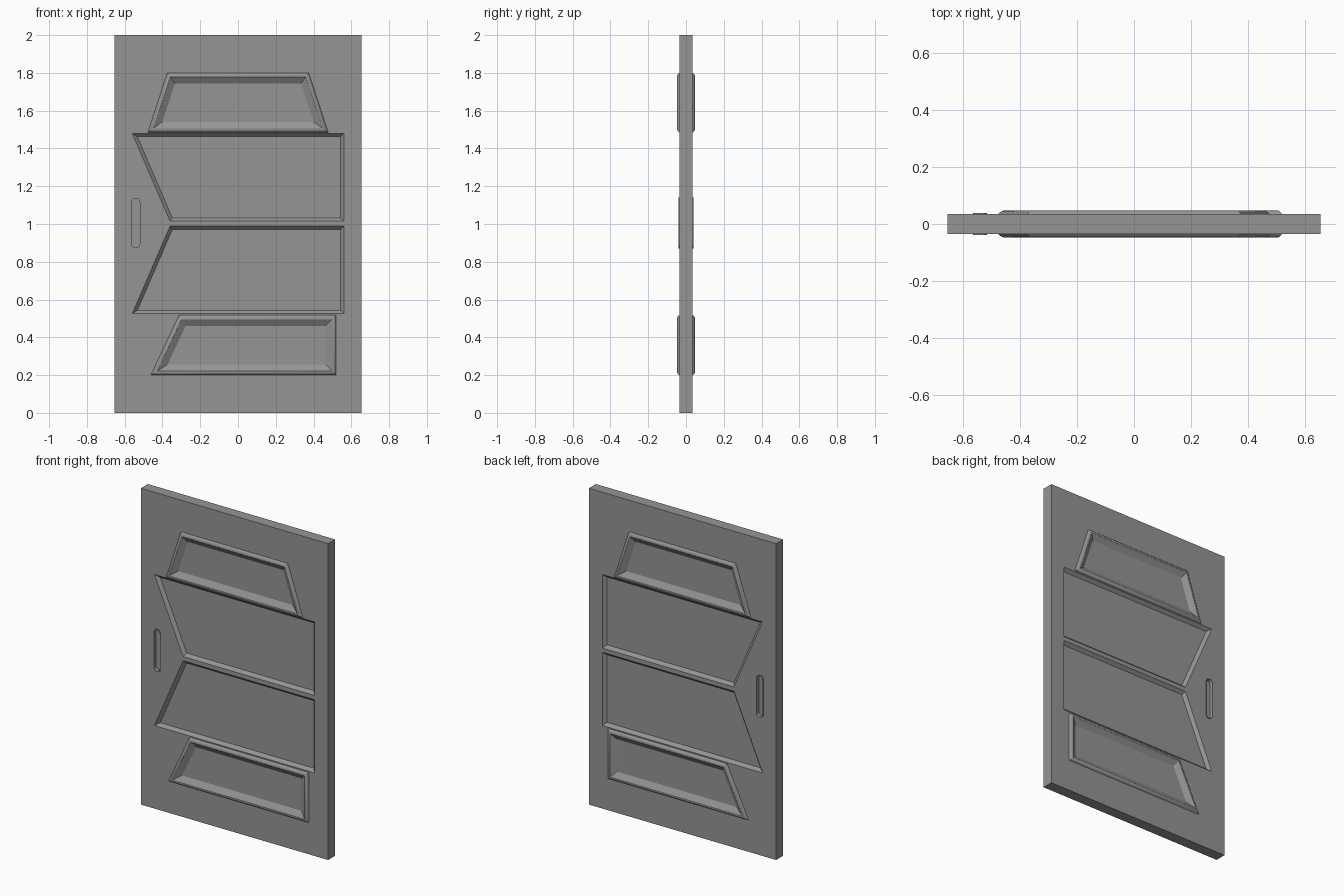
import bpy
import bmesh
import math
from mathutils import Vector

old = bpy.data.objects.get("Cube")
if old:
    bpy.data.objects.remove(old, do_unlink=True)

grey = bpy.data.materials.new("door grey")
grey.use_nodes = True
grey.diffuse_color = (0.3, 0.3, 0.3, 1)
grey.node_tree.nodes["Principled BSDF"].inputs["Base Color"].default_value = (0.3, 0.3, 0.3, 1)

WIDTH, HALF, HEIGHT = 1.31, 0.035, 2.0
RIDGE = 0.048


def inset(poly, d):
    """Offset a counter-clockwise outline inward by d with mitred corners."""
    pts = [Vector(p) for p in poly]
    out = []
    for i, p in enumerate(pts):
        a = (p - pts[i - 1]).normalized()
        b = (pts[(i + 1) % len(pts)] - p).normalized()
        na, nb = Vector((-a.y, a.x)), Vector((-b.y, b.x))
        out.append(p + (na + nb) * d / (1 + na.dot(nb)))
    return out


def loft(bm, poly, steps, side):
    """Closed solid through (inset, depth) steps on the front or back."""
    rings = [[bm.verts.new((p.x, side * y, p.y)) for p in inset(poly, d)] for d, y in steps]
    n = len(poly)
    for r, s in zip(rings, rings[1:]):
        for i in range(n):
            bm.faces.new((r[i], r[(i + 1) % n], s[(i + 1) % n], s[i]))
    bm.faces.new(rings[0])
    bm.faces.new(rings[-1])


def make_object(name, bm):
    bmesh.ops.recalc_face_normals(bm, faces=bm.faces)
    mesh = bpy.data.meshes.new(name)
    bm.to_mesh(mesh)
    bm.free()
    mesh.materials.append(grey)
    obj = bpy.data.objects.new(name, mesh)
    bpy.context.collection.objects.link(obj)
    return obj


def slot(cx, z0, z1, r, steps=8):
    """Upright outline with round ends."""
    pts = []
    for cz, start in ((z1 - r, 0), (z0 + r, math.pi)):
        for i in range(steps + 1):
            t = start + math.pi * i / steps
            pts.append((cx + r * math.cos(t), cz + r * math.sin(t)))
    return pts


# Outlines in x, z, counter-clockwise
frames = [
    [(-0.45, 1.505), (0.45, 1.505), (0.36, 1.78), (-0.36, 1.78)],
    [(-0.43, 0.22), (0.50, 0.22), (0.50, 0.497), (-0.30, 0.497)],
]
chevrons = [
    [(-0.36, 1.015), (0.56, 1.015), (0.56, 1.48), (-0.56, 1.48)],
    [(-0.56, 0.525), (0.56, 0.525), (0.56, 0.988), (-0.36, 0.988)],
]
handle = slot(-0.541, 0.87, 1.14, 0.025)

# Raised mouldings and sunken areas, repeated on both faces
raised, sunken = bmesh.new(), bmesh.new()
for side in (-1, 1):
    for f in frames:
        loft(raised, f, [(-0.02, 0.02), (-0.02, HALF), (-0.015, 0.042), (-0.008, 0.0465), (0, RIDGE)], side)
        loft(sunken, f, [(-0.012, 0.057), (0.002, RIDGE), (0.036, 0.026)], side)
    for c in chevrons:
        loft(sunken, c, [(-0.002, 0.037), (0.018, 0.016)], side)
    loft(raised, handle, [(0, 0.02), (0, 0.039)], side)
    loft(sunken, handle, [(0.004, 0.06), (0.004, 0.015)], side)

# Door slab
bm = bmesh.new()
bmesh.ops.create_cube(bm, size=1)
for v in bm.verts:
    v.co = (v.co.x * WIDTH, v.co.y * 2 * HALF, (v.co.z + 0.5) * HEIGHT)
door = make_object("door_slab", bm)

tools = [(make_object("raised_mouldings", raised), "UNION"),
         (make_object("sunken_panels", sunken), "DIFFERENCE")]
for tool, operation in tools:
    tool.hide_render = True
    mod = door.modifiers.new(tool.name, "BOOLEAN")
    mod.operation = operation
    mod.solver = "EXACT"
    mod.object = tool

# Bake the shape and drop the helpers
graph = bpy.context.evaluated_depsgraph_get()
baked = bpy.data.meshes.new_from_object(door.evaluated_get(graph))
door.modifiers.clear()
door.data = baked
baked.materials.clear()
baked.materials.append(grey)
for poly in baked.polygons:
    poly.material_index = 0
for tool, _ in tools:
    bpy.data.objects.remove(tool, do_unlink=True)

bpy.ops.object.select_all(action="DESELECT")
door.select_set(True)
bpy.context.view_layer.objects.active = door
bpy.ops.object.shade_smooth_by_angle(angle=math.radians(25))
